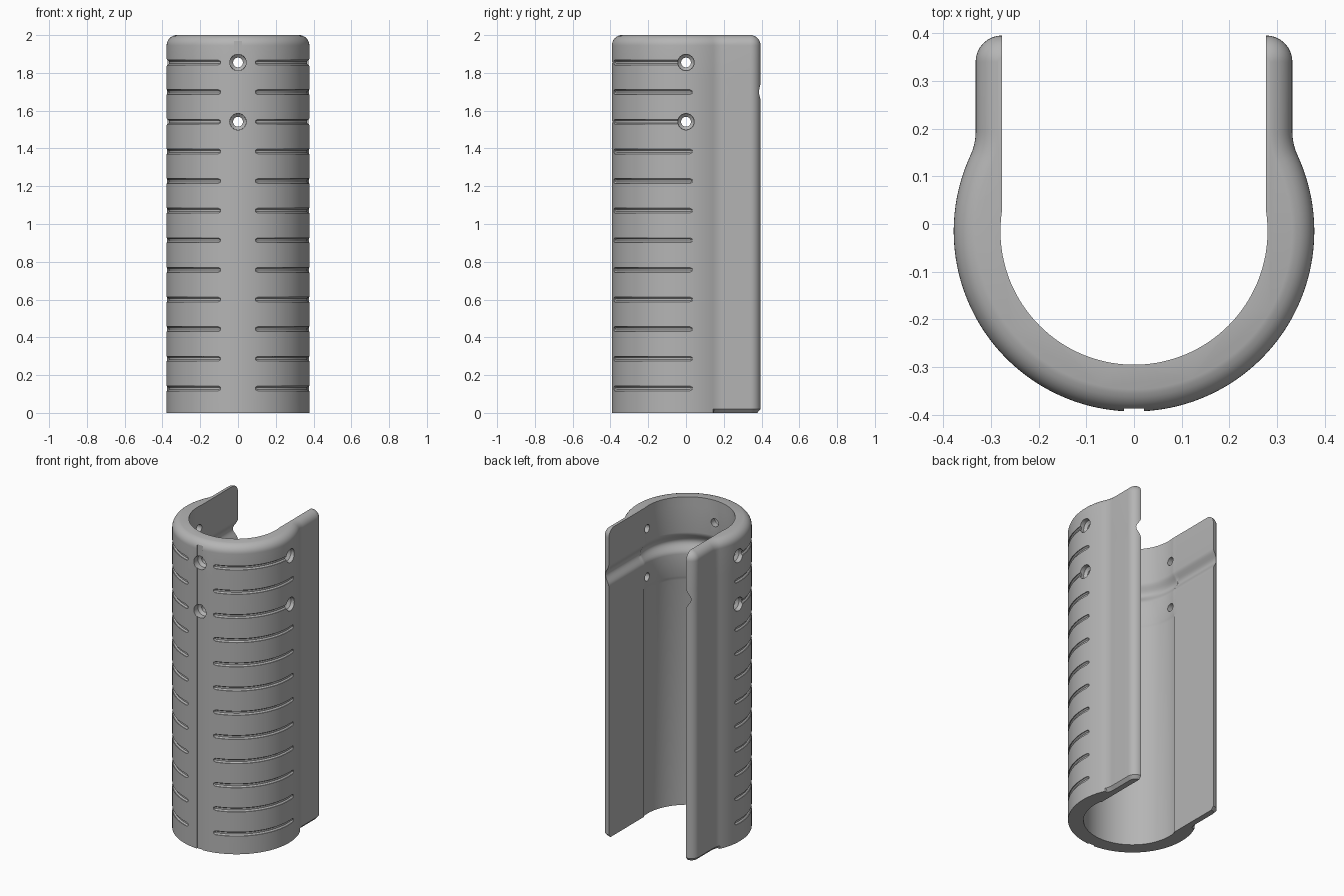
import bpy, bmesh
from math import sin, cos, acos, atan2, pi, radians, sqrt
from mathutils import Matrix, Vector

cube = bpy.data.objects.get("Cube")
if cube:
    bpy.data.objects.remove(cube, do_unlink=True)

CY = -0.015            # centre of the round part
R, BORE = 0.378, 0.28  # outer and inner radius
WX, WIN = 0.332, 0.277 # outer and inner faces of the wings
CAP = WX - WIN         # radius of the wing tips
BLEND = 0.12           # fillet between barrel and wing
bx = WX + BLEND
by = CY + sqrt((R + BLEND) ** 2 - bx ** 2)
BEND = atan2(by - CY, bx)

grey = bpy.data.materials.new("grey plastic")
grey.use_nodes = True
colour = (0.46, 0.46, 0.46, 1)
grey.diffuse_color = colour
grey.node_tree.nodes["Principled BSDF"].inputs["Base Color"].default_value = colour


def arc(cx, cy, r, a, b, n):
    return [(cx + r * cos(a + (b - a) * i / n), cy + r * sin(a + (b - a) * i / n))
            for i in range(n + 1)]


def section(inset, wing_inset, groove, recess):
    """Closed U-shaped outline, right half mirrored to the left."""
    # Outer side: front centre, barrel, blend, wing tip
    half = arc(0, CY, R - inset, -pi / 2, BEND, 48)
    o = inset + wing_inset
    half += arc(bx, by, BLEND + o, pi + BEND, pi, 8)[1:]
    r = CAP - o
    half += arc(WIN, 0.34, r, 0, acos(min(groove / r, 0.99)), 8)
    # Inner side: wing face, then bore back to the front centre
    half += [(WIN + groove, 0.06), (WIN + groove, 0.035)]
    half += arc(0, CY, BORE + groove + recess, 0.16, -pi / 2, 40)
    outer, inner = half[:65 + 1], half[65 + 1:]
    flip = lambda pts: [(-x, y) for x, y in reversed(pts)]
    return outer + inner + flip(inner)[1:] + flip(outer)[:-1]


def finish(bm, name):
    bmesh.ops.recalc_face_normals(bm, faces=bm.faces)
    mesh = bpy.data.meshes.new(name)
    bm.to_mesh(mesh)
    bm.free()
    ob = bpy.data.objects.new(name, mesh)
    bpy.context.collection.objects.link(ob)
    mesh.materials.append(grey)
    return ob


def loft(bm, rings):
    rows = [[bm.verts.new(p) for p in ring] for ring in rings]
    n = len(rows[0])
    for a, b in zip(rows, rows[1:]):
        for i in range(n):
            j = (i + 1) % n
            bm.faces.new((a[i], a[j], b[j], b[i]))
    bm.faces.new(rows[0][::-1])
    bm.faces.new(rows[-1])


# Sleeve body: (height, inset, wing inset, inner groove, bore recess)
levels = [(0, 0, 0.018, 0, 0.007), (0.02, 0, 0, 0, 0.007), (1.46, 0, 0, 0, 0.007),
          (1.475, 0, 0, 0, 0.004), (1.49, 0, 0, 0, 0)]
levels += [(1.7 + 0.07 * i / 7, 0, 0, 0.03 * cos(pi * i / 14) ** 2, 0) for i in range(-7, 8)]
ROUND = CAP
for i in range(10):
    t = radians(9 * i)
    levels.append((2 - ROUND + ROUND * sin(t), ROUND * (1 - cos(t)), 0, 0, 0))
levels[-1] = (2,) + levels[-1][1:]
bm = bmesh.new()
loft(bm, [[(x, y, lv[0]) for x, y in section(*lv[1:])] for lv in levels])
body = finish(bm, "sleeve_body")

# Grip grooves around both sides, and the shallow channel down the front
STEP = 1.725 / 11
bm = bmesh.new()
for side in (1, -1):
    for k in range(12):
        rings = []
        steps = 40
        for i in range(steps + 1):
            a = radians(-76 + 83.5 * i / steps)
            size = 0.014 * (0.5 if i in (0, steps) else 1)
            ring = []
            for j in range(8):
                b = 2 * pi * (j + 0.5) / 8
                rr = R + 0.001 + size * cos(b)
                ring.append((side * rr * cos(a), CY + rr * sin(a), 0.13 + k * STEP + size * sin(b)))
            rings.append(ring)
        loft(bm, rings)
bmesh.ops.create_cube(bm, size=1, matrix=Matrix.LocRotScale(
    Vector((0, -0.411, 0.96)), None, Vector((0.042, 0.05, 2.02))))
grooves = finish(bm, "groove_cutter")

# Countersunk screw holes at the front and on both sides
bm = bmesh.new()
for z in (0.13 + 11 * STEP, 0.13 + 9 * STEP):
    for turn in (-pi / 2, 0, pi):
        rot = Matrix.Rotation(turn, 3, 'Z')
        rings = []
        for depth, r in ((0.2, 0.026), (0.335, 0.026), (0.35, 0.043), (0.46, 0.045)):
            ring = [rot @ Vector((depth, r * cos(2 * pi * i / 24), r * sin(2 * pi * i / 24)))
                    for i in range(24)]
            rings.append([p + Vector((0, 0, z)) for p in ring])
        loft(bm, rings)
holes = finish(bm, "hole_cutter")

# Cut, then remove the cutters
bpy.ops.object.select_all(action='DESELECT')
bpy.context.view_layer.objects.active = body
body.select_set(True)
for cutter in (grooves, holes):
    cutter.hide_render = True
    mod = body.modifiers.new(cutter.name, 'BOOLEAN')
    mod.operation = 'DIFFERENCE'
    mod.solver = 'EXACT'
    mod.object = cutter
    bpy.ops.object.modifier_apply(modifier=mod.name)
    bpy.data.objects.remove(cutter, do_unlink=True)
bpy.ops.object.shade_smooth_by_angle(angle=radians(30))
